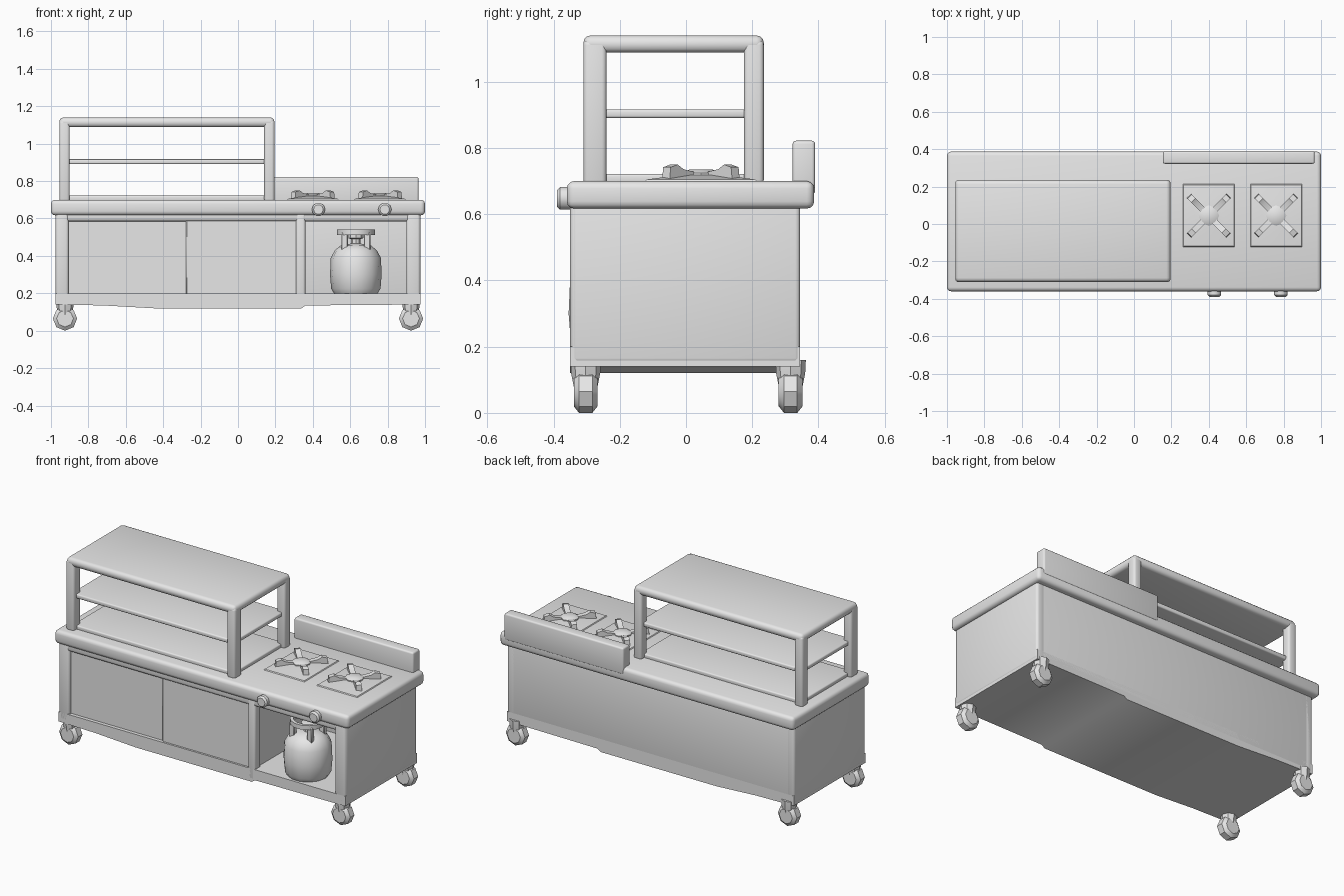
import bpy, bmesh, math
from mathutils import Matrix

if "Cube" in bpy.data.objects:
    bpy.data.objects.remove(bpy.data.objects["Cube"])

steel = bpy.data.materials.new("brushed_steel_grey")
steel.diffuse_color = (0.8, 0.8, 0.8, 1)
steel.use_nodes = True
steel.node_tree.nodes["Principled BSDF"].inputs["Base Color"].default_value = steel.diffuse_color


def finish(name, bm, bevel=0, segs=3, angle=40):
    if bevel:
        edges = [e for e in bm.edges if e.calc_face_angle(0) > 0.6]
        bmesh.ops.bevel(bm, geom=edges, offset=bevel, segments=segs,
                        profile=0.5, affect='EDGES', clamp_overlap=True)
    bmesh.ops.recalc_face_normals(bm, faces=bm.faces)
    me = bpy.data.meshes.new(name)
    bm.to_mesh(me)
    bm.free()
    me.materials.append(steel)
    ob = bpy.data.objects.new(name, me)
    bpy.context.collection.objects.link(ob)
    bpy.ops.object.select_all(action='DESELECT')
    ob.select_set(True)
    bpy.context.view_layer.objects.active = ob
    bpy.ops.object.shade_smooth_by_angle(angle=math.radians(angle))
    return ob


def box(name, x, y, z, bevel=0.0, segs=3):
    """Box from (min, max) ranges."""
    bm = bmesh.new()
    m = Matrix.Translation([(a + b) / 2 for a, b in (x, y, z)])
    m = m @ Matrix.Diagonal([b - a for a, b in (x, y, z)] + [1])
    bmesh.ops.create_cube(bm, size=1, matrix=m)
    return finish(name, bm, bevel, segs)


def lathe(name, profile, n, matrix):
    """Revolve (radius, height) points about local z, then place by matrix."""
    bm = bmesh.new()
    rings = [[bm.verts.new((r * math.cos(2 * math.pi * i / n),
                            r * math.sin(2 * math.pi * i / n), h))
              for i in range(n)] for r, h in profile]
    for a, b in zip(rings, rings[1:]):
        for i in range(n):
            j = (i + 1) % n
            bm.faces.new((a[i], a[j], b[j], b[i]))
    bm.faces.new(rings[0][::-1])
    bm.faces.new(rings[-1])
    bm.transform(matrix)
    return finish(name, bm)


def extrude_y(name, pts, y0, y1, bevel=0):
    """Extrude an xz outline along y."""
    bm = bmesh.new()
    a = [bm.verts.new((x, y0, z)) for x, z in pts]
    b = [bm.verts.new((x, y1, z)) for x, z in pts]
    bm.faces.new(a)
    bm.faces.new(b[::-1])
    for i in range(len(pts)):
        j = (i + 1) % len(pts)
        bm.faces.new((a[i], a[j], b[j], b[i]))
    return finish(name, bm, bevel)


T = Matrix.Translation

# Cabinet: floor with a slightly deeper section under the doors
extrude_y("cabinet_floor",
          [(-.975, .14), (-.72, .135), (-.45, .12), (.34, .12), (.36, .135),
           (.975, .14), (.975, .2), (-.975, .2)], -.35, .345, .012)
box("door_compartment", (-.96, .35), (-.322, .335), (.15, .64))
box("left_side_panel", (-.977, -.92), (-.345, .345), (.15, .65), .015)
box("right_side_panel", (.915, .977), (-.345, .345), (.15, .65), .015)
box("back_panel", (-.97, .97), (.30, .345), (.15, .65), .012)
box("front_top_rail", (-.97, .97), (-.348, -.29), (.585, .65), .015)
box("left_stile", (-.975, -.905), (-.35, -.29), (.15, .65), .015)
box("middle_stile", (.31, .36), (-.35, -.29), (.13, .64), .012)
box("right_stile", (.90, .975), (-.35, -.29), (.15, .65), .015)

# Sliding doors, the right one slightly proud
box("left_door", (-.91, -.27), (-.328, -.31), (.195, .59))
box("right_door", (-.278, .315), (-.338, -.31), (.195, .59), .004, 1)

# Worktop and splash guard
box("worktop", (-1, 1), (-.36, .387), (.617, .70), .022)
box("splash_guard", (.155, .965), (.322, .39), (.66, .822), .01)

# Display rack
for x in (-.955, .14):
    side = "left" if x < 0 else "right"
    box(side + "_front_rack_post", (x, x + .055), (-.31, -.24), (.69, 1.125), .014)
    box(side + "_back_rack_post", (x, x + .055), (.175, .235), (.69, 1.125), .014)
box("rack_top", (-.955, .195), (-.31, .235), (1.088, 1.14), .022)
box("rack_shelf", (-.935, .175), (-.285, .21), (.89, .917), .008)
box("rack_base", (-.93, .17), (-.28, .205), (.69, .722), .008)

# Burners with sloped pad, head and four diagonal grate arms
for cx, side in ((.40, "left"), (.76, "right")):
    pad = T((cx, .045, .695)) @ Matrix.Diagonal((1, 1.22, 1, 1)) @ Matrix.Rotation(math.pi / 4, 4, 'Z')
    lathe(side + "_burner_pad", [(.2, 0), (.19, .01), (.07, .024)], 4, pad)
    lathe(side + "_burner_head", [(.055, 0), (.055, .03), (.035, .04)], 8, T((cx, .045, .695)))
    for k in range(4):
        rot = Matrix.Rotation(math.pi / 4 + k * math.pi / 2, 4, 'Z')
        arm = extrude_y(f"{side}_grate_arm_{k + 1}",
                        [(.045, .71), (.15, .70), (.145, .742), (.115, .75),
                         (.09, .736), (.045, .728)], -.016, .016, .004)
        arm.data.transform(T((cx, .045, 0)) @ rot)

# Control knobs
for x, side in ((.43, "left"), (.785, "right")):
    lathe(side + "_control_knob", [(.036, 0), (.036, .035), (.026, .045)], 10,
          T((x, -.345, .648)) @ Matrix.Rotation(math.pi / 2, 4, 'X'))

# Gas bottle in the open bay
gx, gy = .63, -.22
lathe("gas_bottle", [(.115, .197), (.132, .225), (.138, .30), (.134, .39),
                     (.112, .43), (.082, .455), (.03, .465)], 14, T((gx, gy, 0)))
lathe("bottle_valve", [(.025, .45), (.025, .49), (.04, .495), (.04, .515), (.02, .52)],
      8, T((gx, gy, 0)))
bm = bmesh.new()
n, sec = 14, [(.082, .513), (.102, .513), (.102, .54), (.082, .54)]
rings = [[bm.verts.new((gx + r * math.cos(2 * math.pi * i / n),
                        gy + r * math.sin(2 * math.pi * i / n), z)) for r, z in sec]
         for i in range(n)]
for i in range(n):
    a, b = rings[i], rings[(i + 1) % n]
    for k in range(4):
        m = (k + 1) % 4
        bm.faces.new((a[k], b[k], b[m], a[m]))
finish("bottle_collar", bm)
for k in range(4):
    a = math.pi / 4 + k * math.pi / 2
    x, y = gx + .085 * math.cos(a), gy + .085 * math.sin(a)
    box(f"collar_post_{k + 1}", (x - .017, x + .017), (y - .014, y + .014), (.43, .525), .004, 1)

# Casters: tapered fork and eight-sided wheel
for x in (-.925, .925):
    for y in (-.303, .316):
        tag = ("left" if x < 0 else "right") + ("_front" if y < 0 else "_back")
        lathe(tag + "_caster_fork", [(.032, .06), (.044, .12), (.046, .16)], 8, T((x, y, 0)))
        lathe(tag + "_caster_wheel", [(.045, -.036), (.065, -.02), (.065, .02), (.045, .036)], 8,
              T((x, y, .065)) @ Matrix.Rotation(math.pi / 2, 4, 'X'))
